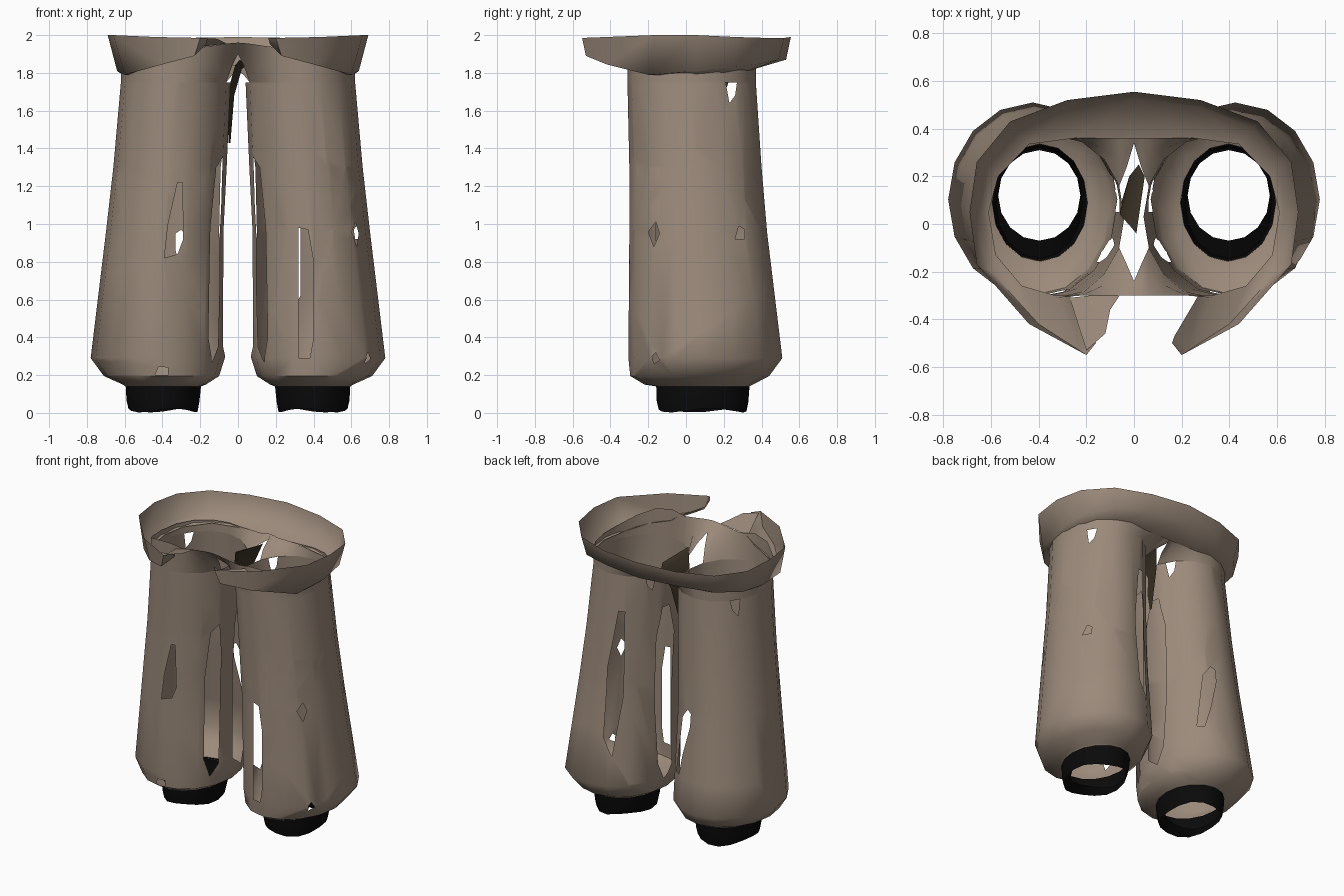
import bpy, bmesh, math
from mathutils import Vector


def material(name, rgb):
    m = bpy.data.materials.new(name)
    m.diffuse_color = (*rgb, 1)
    return m


CLOTH = material("taupe cloth", (0.33, 0.255, 0.197))
BLACK = material("black cuff", (0.003, 0.003, 0.003))
DARK = material("dark lining", (0.045, 0.034, 0.02))


def cut_hole(bm, axis, sign, poly):
    """Cut a convex, counter-clockwise 2D outline out of the faces on one side."""
    u, v = [a for a in range(3) if a != axis]
    faces = [f for f in bm.faces if f.normal[axis] * sign > 0.2]
    for a, b in zip(poly, poly[1:] + poly[:1]):
        co, no = Vector(), Vector()
        co[u], co[v] = a
        no[u], no[v] = a[1] - b[1], b[0] - a[0]
        geom = set(faces)
        for f in faces:
            geom.update(f.edges)
            geom.update(f.verts)
        res = bmesh.ops.bisect_plane(bm, geom=list(geom), dist=1e-5,
                                     plane_co=co, plane_no=no)
        faces = [f for f in res["geom"] if isinstance(f, bmesh.types.BMFace)
                 and (f.calc_center_median() - co).dot(no) > 0]
    bmesh.ops.delete(bm, geom=faces, context="FACES")


def sheet(name, rows, mat, closed=False, holes=(), mirror=False, angle=50):
    """Skin a cloth surface over rows of points."""
    bm = bmesh.new()
    grid = [[bm.verts.new(p) for p in row] for row in rows]
    n = len(rows[0])
    for lo, hi in zip(grid, grid[1:]):
        for i in range(n if closed else n - 1):
            j = (i + 1) % n
            bm.faces.new((lo[i], lo[j], hi[j], hi[i]))
    bm.normal_update()
    for axis, sign, poly in holes:
        cut_hole(bm, axis, sign, poly)
    me = bpy.data.meshes.new(name)
    bm.to_mesh(me)
    bm.free()
    me.materials.append(mat)
    ob = bpy.data.objects.new(name, me)
    bpy.context.collection.objects.link(ob)
    bpy.ops.object.select_all(action="DESELECT")
    ob.select_set(True)
    bpy.context.view_layer.objects.active = ob
    bpy.ops.object.shade_smooth_by_angle(angle=math.radians(angle))
    if mirror:
        ob.modifiers.new("Mirror", "MIRROR").merge_threshold = 0.002
    return ob


def ring(s, x0, x1, y0, y1, z, n=16, wave=0.0):
    """Oval ring given by its extents on the +x side; s picks the side."""
    cx, cy, rx, ry = s * (x0 + x1) / 2, (y0 + y1) / 2, (x1 - x0) / 2, (y1 - y0) / 2
    return [(cx + rx * math.cos(t), cy + ry * math.sin(t),
             z + wave * math.sin(3 * t + s))
            for t in (2 * math.pi * i / n for i in range(n))]


# Leg extents: x inner, x outer, y front, y back, z
LEG = [(0.195, 0.595, -0.155, 0.335, 0.14),
       (0.17, 0.61, -0.22, 0.355, 0.15),
       (0.10, 0.71, -0.295, 0.44, 0.195),
       (0.07, 0.78, -0.305, 0.51, 0.29),
       (0.075, 0.70, -0.30, 0.43, 0.95),
       (0.06, 0.66, -0.30, 0.40, 1.30),
       (0.04, 0.62, -0.31, 0.37, 1.75)]

# Worn-out openings on the inside of each leg, with a strip left between them
back_gap = [(0.05, 0.35), (0.14, 0.28), (0.19, 0.4), (0.21, 0.8),
            (0.20, 1.3), (0.16, 1.5), (0.10, 1.5), (0.05, 1.3)]
front_gap = [(-0.16, 0.4), (-0.12, 0.27), (-0.07, 0.35), (-0.06, 1.1),
             (-0.09, 1.35), (-0.14, 1.3), (-0.16, 1.0)]
# Tears in the front, back and outer sides: the right leg, then the left leg
right_tears = [(1, -1, [(0.32, 0.29), (0.38, 0.29), (0.40, 0.4), (0.40, 0.8),
                        (0.37, 0.97), (0.32, 0.98)]),
               (1, 1, [(0.27, 0.5), (0.33, 0.62), (0.33, 1.1), (0.27, 1.5),
                       (0.23, 1.5), (0.23, 0.9)]),
               (0, 1, [(-0.17, 0.88), (-0.14, 0.95), (-0.16, 1.01), (-0.2, 0.96)]),
               (0, 1, [(-0.17, 0.26), (-0.14, 0.28), (-0.16, 0.32), (-0.18, 0.3)]),
               (0, 1, [(0.26, 0.92), (0.31, 0.92), (0.31, 0.97), (0.28, 0.99)])]
left_tears = [(1, -1, [(-0.39, 0.82), (-0.32, 0.84), (-0.29, 0.92),
                       (-0.295, 1.22), (-0.32, 1.22), (-0.37, 1.0)]),
              (1, -1, [(-0.44, 0.2), (-0.37, 0.2), (-0.37, 0.24), (-0.42, 0.245)]),
              (1, 1, [(-0.24, 0.5), (-0.20, 0.5), (-0.25, 0.9), (-0.30, 0.97),
                      (-0.33, 0.95), (-0.33, 0.86)])]
side_tear = [(0.23, 1.64), (0.26, 1.68), (0.27, 1.749), (0.21, 1.749)]

for s, side, tears in ((1, "right", right_tears), (-1, "left", left_tears)):
    holes = [(0, -s, back_gap), (0, -s, front_gap),
             (0, s, side_tear), (0, -s, side_tear)] + tears
    sheet(side + "_leg", [ring(s, *e) for e in LEG], CLOTH, True, holes)
    # Black cuff with a ragged lower edge turned inward, most at the front
    cuff = [(0.225, 0.57, -0.07, 0.31, 0.045, 16, 0.012),
            (0.215, 0.58, -0.145, 0.32, 0.013, 16, 0.011),
            (0.205, 0.59, -0.155, 0.33, 0.06, 16, 0.006),
            (0.195, 0.595, -0.158, 0.337, 0.15)]
    sheet(side + "_cuff", [ring(s, *e) for e in cuff], BLACK, True)

# Hips: leg tops carried up to the waist and joined over the crotch
low, high = [], []
for k in range(-7, 8):
    t = k * math.pi / 8
    x, y = 0.33 + 0.29 * math.cos(t), 0.03 + 0.34 * math.sin(t)
    low.append((x, y, 1.75))
    if abs(k) > 4:
        y = 0.03 + math.copysign(0.33, t)
    high.append((x, y, 1.83 + 0.12 * max(0, -math.sin(t)) ** 2))
high[0] = (0.06, -0.30, 1.955)
high[1] = (high[1][0], -0.30, 1.945)
low = [(0, -0.24, 1.90), (0.03, -0.17, 1.84)] + low + [(0.03, 0.24, 1.79), (0, 0.34, 1.81)]
high = [(0, -0.30, 1.96), (0.03, -0.30, 1.958)] + high + [(0.03, 0.36, 1.84), (0, 0.36, 1.84)]
mid = [tuple((a + b) / 2 for a, b in zip(p, q)) for p, q in zip(low, high)]
sheet("hips", [low, mid, high], CLOTH, mirror=True, angle=85)

# Waistband flaring outward, open at the front; columns run front to back
inner = [(0.27, -0.30, 1.92), (0.33, -0.30, 1.87), (0.47, -0.26, 1.83),
         (0.58, -0.13, 1.79), (0.61, 0.05, 1.79), (0.57, 0.20, 1.80),
         (0.44, 0.335, 1.81), (0.25, 0.36, 1.82), (0, 0.355, 1.82)]
outer = [(0.17, -0.47, 1.95), (0.23, -0.53, 1.89), (0.40, -0.42, 1.845),
         (0.60, -0.20, 1.79), (0.64, 0.05, 1.81), (0.62, 0.25, 1.83),
         (0.50, 0.40, 1.85), (0.28, 0.49, 1.87), (0, 0.53, 1.87)]
rim = [(0.16, -0.50, 1.985), (0.20, -0.55, 1.985), (0.44, -0.42, 1.99),
       (0.66, -0.17, 2.0), (0.69, 0.05, 2.0), (0.66, 0.26, 1.99),
       (0.52, 0.43, 1.985), (0.28, 0.52, 1.985), (0, 0.555, 1.99)]
sheet("waistband", [inner, outer, rim], CLOTH, mirror=True, angle=80)

# Left flap runs on into the front panel
sheet("front_flap", [[(-0.20, -0.53, 1.98), (-0.12, -0.46, 1.982), (-0.10, -0.36, 1.975)],
                     [(-0.27, -0.31, 1.92), (-0.18, -0.30, 1.94), (-0.06, -0.30, 1.955)]], CLOTH)

# Dark scrap of lining hanging in the crotch
sheet("crotch_lining", [[(-0.05, 0.10, 1.43), (-0.04, 0.13, 1.43)],
                        [(-0.06, 0.04, 1.68), (-0.02, 0.20, 1.68)],
                        [(-0.015, -0.01, 1.84), (0.02, 0.25, 1.82)],
                        [(0.01, -0.04, 1.87), (0.045, 0.20, 1.84)]], DARK)
